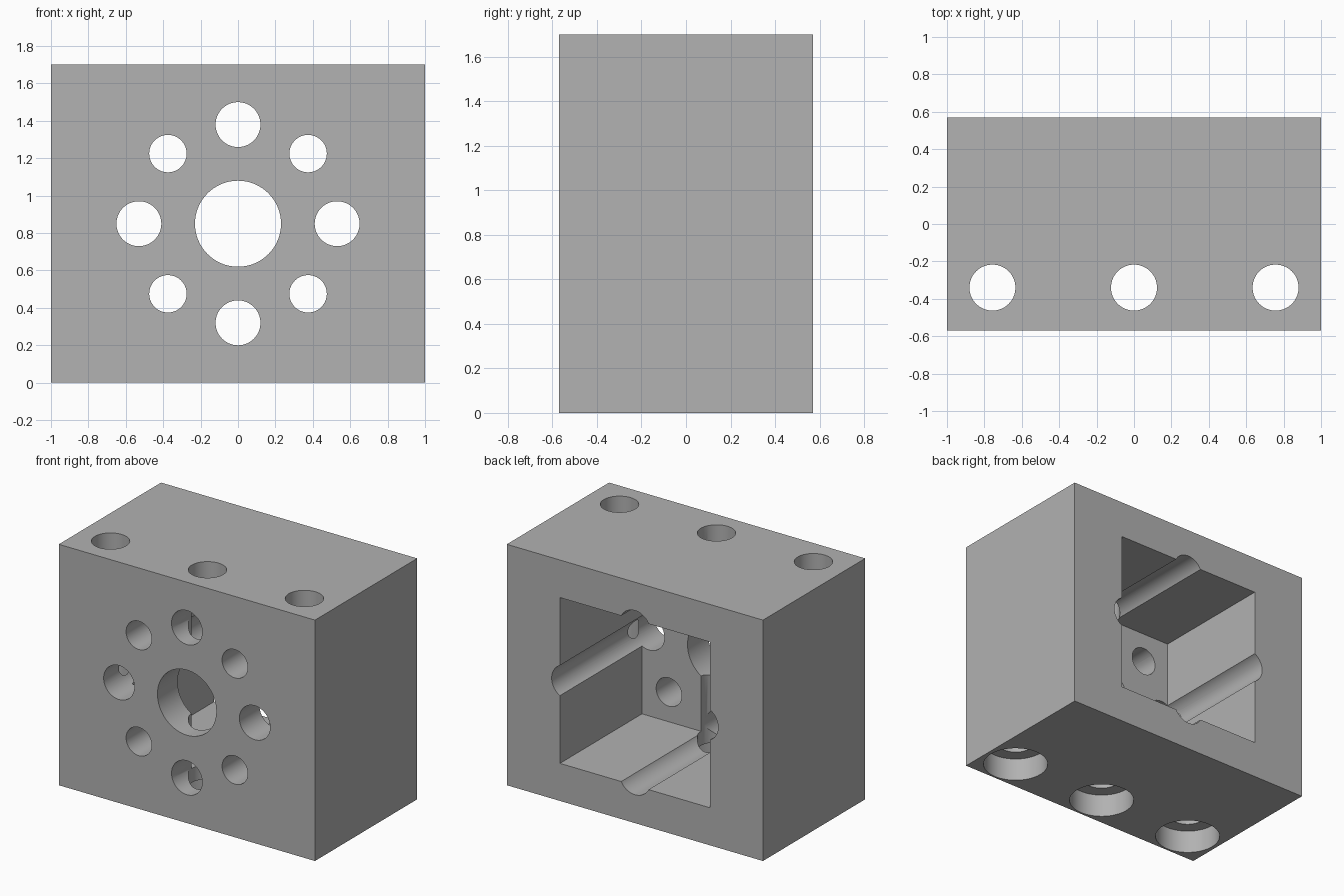
import bpy
import math

if "Cube" in bpy.data.objects:
    bpy.data.objects.remove(bpy.data.objects["Cube"], do_unlink=True)

WIDTH, DEPTH, HEIGHT = 2.0, 1.14, 1.7
MID_Z = HEIGHT / 2

grey = bpy.data.materials.new("plain_grey")
grey.use_nodes = True
COLOUR = (0.445, 0.445, 0.445, 1)
grey.diffuse_color = COLOUR
grey.node_tree.nodes["Principled BSDF"].inputs["Base Color"].default_value = COLOUR


def box(name, size, centre):
    bpy.ops.mesh.primitive_cube_add(size=1, location=centre)
    ob = bpy.context.object
    ob.name = name
    ob.scale = size
    bpy.ops.object.transform_apply(location=True, rotation=True, scale=True)
    return ob


def rod(name, radius, length, centre, along_y=False):
    tilt = (math.pi / 2, 0, 0) if along_y else (0, 0, 0)
    bpy.ops.mesh.primitive_cylinder_add(vertices=64, radius=radius, depth=length,
                                        location=centre, rotation=tilt)
    ob = bpy.context.object
    ob.name = name
    bpy.ops.object.transform_apply(location=True, rotation=True, scale=True)
    return ob


def cut(target, cutter):
    cutter.hide_render = True
    mod = target.modifiers.new("cut", "BOOLEAN")
    mod.operation = "DIFFERENCE"
    mod.solver = "EXACT"
    mod.object = cutter
    bpy.ops.object.select_all(action="DESELECT")
    target.select_set(True)
    bpy.context.view_layer.objects.active = target
    bpy.ops.object.modifier_apply(modifier=mod.name)
    bpy.data.objects.remove(cutter, do_unlink=True)


# Solid body
block = box("mounting_block", (WIDTH, DEPTH, HEIGHT), (0, 0, MID_Z))

# Square pocket open at the back
FLOOR_Y = -0.345
POCKET = 1.17
back = DEPTH / 2 + 0.2
cut(block, box("pocket_cutter", (POCKET, back - FLOOR_Y, POCKET),
               (0, (back + FLOOR_Y) / 2, MID_Z)))

# Central bore and the ring of alternating large and small holes
cut(block, rod("bore_cutter", 0.23, 2, (0, 0, MID_Z), True))
for i in range(8):
    a = i * math.pi / 4
    radius = 0.1 if i % 2 else 0.12
    cut(block, rod("ring_hole_cutter", radius, 2,
                   (0.53 * math.cos(a), 0, MID_Z + 0.53 * math.sin(a)), True))

# Vertical bolt holes, counterbored from below
BOLT_Y = -0.34
BORE_DEPTH = 0.165
for x in (-0.757, 0, 0.757):
    cut(block, rod("bolt_hole_cutter", 0.123, 3, (x, BOLT_Y, MID_Z)))
    cut(block, rod("counterbore_cutter", 0.216, 2 * BORE_DEPTH, (x, BOLT_Y, 0)))

# Finish
block.data.materials.clear()
block.data.materials.append(grey)
for face in block.data.polygons:
    face.material_index = 0
bpy.ops.object.select_all(action="DESELECT")
block.select_set(True)
bpy.context.view_layer.objects.active = block
bpy.ops.object.shade_smooth_by_angle(angle=math.radians(30))
